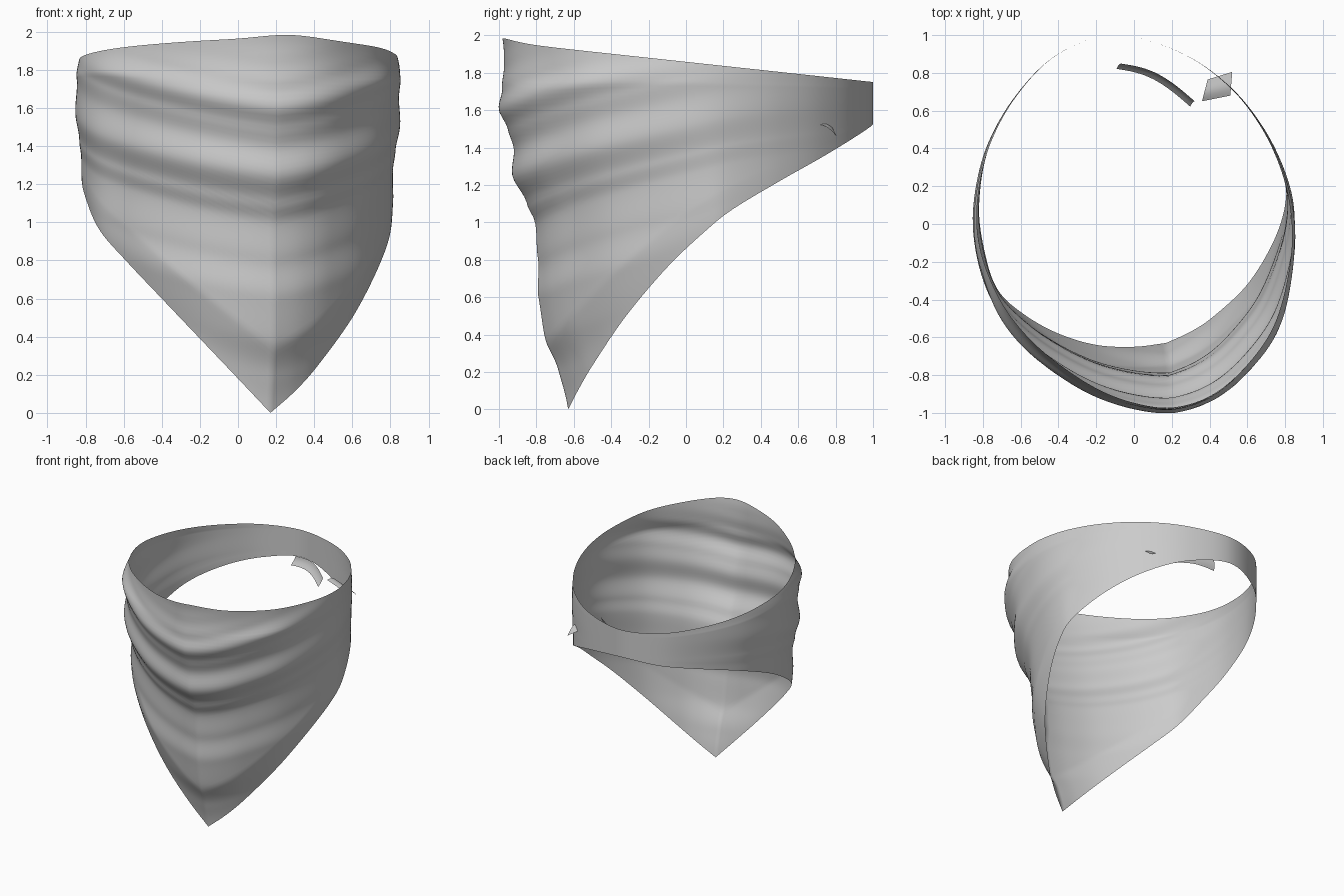
import bpy, math
from mathutils import Vector

if "Cube" in bpy.data.objects:
    bpy.data.objects.remove(bpy.data.objects["Cube"])

# Upper rim (x, y) and lower hem (x, y, z), counter-clockwise from the front tip
RIM = [(.2, -.98), (.4, -.92), (.58, -.77), (.74, -.54), (.82, -.25), (.835, 0), (.79, .25),
       (.68, .5), (.5, .73), (.24, .91), (-.1, 1), (-.4, .9), (-.62, .68), (-.77, .4),
       (-.83, .1), (-.81, -.15), (-.71, -.4), (-.57, -.59), (-.4, -.74), (-.2, -.87), (0, -.95)]
HEM = [(.17, -.63, 0), (.3, -.57, .115), (.42, -.49, .25), (.6, -.32, .5), (.735, -.1, .76),
       (.8, .1, .95), (.79, .25, 1.07), (.68, .5, 1.22), (.5, .73, 1.35), (.24, .91, 1.46),
       (-.1, 1, 1.525), (-.4, .9, 1.49), (-.62, .68, 1.44), (-.77, .4, 1.36), (-.82, .1, 1.24),
       (-.79, -.15, 1.1), (-.72, -.35, .95), (-.58, -.48, .79), (-.4, -.58, .6),
       (-.2, -.64, .39), (0, -.65, .18)]
# Outward fold offset by height at the front
FOLDS = [(0, 0), (.2, .025), (.4, .06), (.6, .055), (.8, .02), (1, .0), (1.1, .027),
         (1.25, .08), (1.4, .045), (1.5, .06), (1.6, .09), (1.72, .05), (1.85, .03), (2, 0)]


def catmull(p0, p1, p2, p3, t):
    return .5 * (2 * p1 + (p2 - p0) * t + (2 * p0 - 5 * p1 + 4 * p2 - p3) * t * t
                 + (3 * p1 - p0 - 3 * p2 + p3) * t ** 3)


def fold(z):
    z = max(0, min(1.999, z))
    i = max(k for k in range(len(FOLDS) - 1) if FOLDS[k][0] <= z)
    (a, u), (b, v) = FOLDS[i], FOLDS[i + 1]
    s = (z - a) / (b - a)
    return u + (v - u) * s * s * (3 - 2 * s)


def sheet(name, grid, closed=False):
    n, m = len(grid), len(grid[0])
    verts = [p for col in grid for p in col]
    faces = [(i * m + j, i * m + j + 1, (i + 1) % n * m + j + 1, (i + 1) % n * m + j)
             for i in range(n if closed else n - 1) for j in range(m - 1)]
    me = bpy.data.meshes.new(name)
    me.from_pydata(verts, [], faces)
    for p in me.polygons:
        p.use_smooth = True
    ob = bpy.data.objects.new(name, me)
    bpy.context.collection.objects.link(ob)
    return ob


# Main cloth: loft from rim to hem with V-shaped drape folds
N, SUB, ROWS = len(RIM), 8, 70
rim = [Vector((x, y, 0)) for x, y in RIM]
hem = [Vector(p) for p in HEM]
grid = []
for i in range(N):
    h = [hem[(i + k) % N] for k in (-1, 0, 1, 2)]
    if i == 0:                      # keep the tip sharp
        h[0] = 2 * h[1] - h[2]
    if i == N - 1:
        h[3] = 2 * h[2] - h[1]
    r = [rim[(i + k) % N] for k in (-1, 0, 1, 2)]
    for s in range(SUB):
        top, low = catmull(*r, s / SUB), catmull(*h, s / SUB)
        top.z = 1.858 - .108 * top.y
        if top.y < 0:
            top.z += .02 * math.exp(-((top.x - .27) / .2) ** 2)
        weight = max(0, (1 - top.y) / 2) ** 1.5
        col = []
        for j in range(ROWS + 1):
            t = j / ROWS
            p = top.lerp(low, t)
            rise = .2 * (top.y + .98) + .13 * (math.hypot(p.x - .2, .04) - .04)
            d = fold(p.z - rise) * weight * min(1, t * 8) * min(1, (1 - t) * 6)
            out = Vector((p.x, p.y, 0)).normalized()
            col.append(p + out * d)
        grid.append(col)
sheet("bandana_cloth", grid, closed=True)

# Thin curved strip of the knot inside the back
strip = []
for i in range(17):
    t = i / 16
    c = Vector((-.08 + .39 * t, .835 - .2 * t + .045 * math.sin(math.pi * t),
                1.57 + .02 * math.sin(math.pi * t)))
    strip.append([c + Vector((.012 * k, .014 * k + .008 * (1 - k * k), .035 * k))
                  for k in (-1, -.5, 0, .5, 1)])
sheet("knot_strip", strip)

# Small folded tail poking through the back right
a, b, c, d = (Vector(p) for p in ((.36, .65, 1.6), (.51, .68, 1.52),
                                 (.52, .805, 1.46), (.39, .765, 1.54)))
tail = []
for i in range(9):
    u = i / 8
    tail.append([a.lerp(b, u).lerp(d.lerp(c, u), j / 8)
                 + Vector((0, 0, .025 * math.sin(math.pi * j / 8))) for j in range(9)])
sheet("knot_tail", tail)
